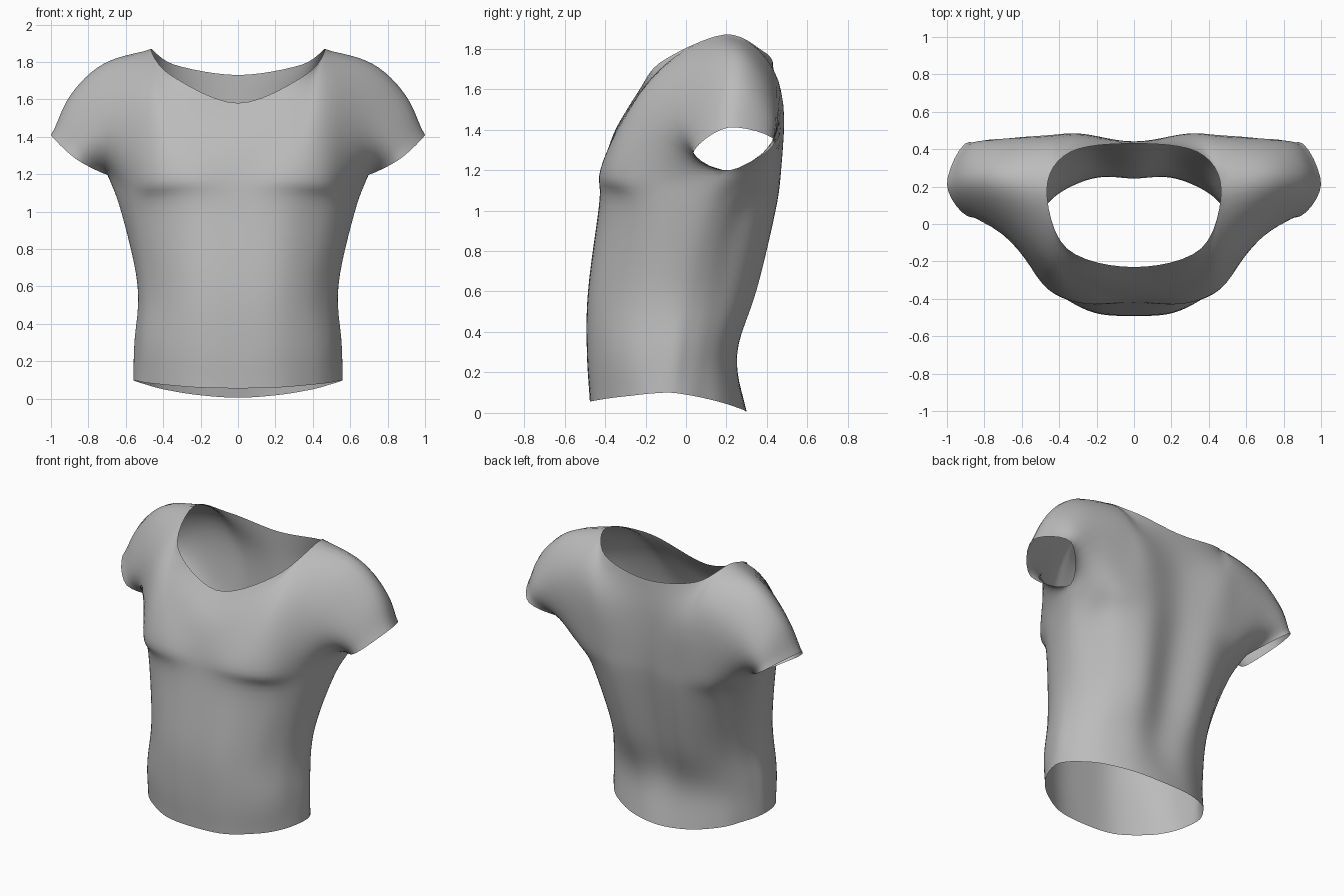
import bpy, bmesh
from mathutils import Vector

if "Cube" in bpy.data.objects:
    bpy.data.objects.remove(bpy.data.objects["Cube"])

STEPS = 6      # samples between neighbouring guide points
ARMPIT = 4     # guide row where the sleeve opening starts
TOP = 6        # guide row of the neckline and shoulder seam

# Guide curves of the right half, each from hem to top (x, y, z)
side_seam = [(.56, -.08, .10), (.555, -.06, .3), (.535, -.03, .6), (.625, .08, 1.0), (.70, .22, 1.2)]
neck_side, shoulder = (.465, .19, 1.87), (.72, .23, 1.80)
sleeve_top, sleeve_tip = (.90, .23, 1.63), (1.0, .21, 1.41)

front = [
    [(0, -.475, .055), (0, -.49, .3), (0, -.485, .6), (0, -.43, 1.02), (0, -.41, 1.2), (0, -.35, 1.4), (0, -.23, 1.58)],
    [(.22, -.455, .06), (.21, -.475, .3), (.21, -.47, .6), (.25, -.412, 1.03), (.26, -.425, 1.2), (.33, -.285, 1.5), (.36, -.13, 1.73)],
    [(.40, -.36, .075), (.39, -.385, .3), (.37, -.38, .6), (.44, -.307, 1.03), (.45, -.36, 1.2), (.47, -.17, 1.64), neck_side],
    [(.49, -.27, .085), (.49, -.28, .3), (.47, -.26, .6), (.545, -.19, 1.02), (.57, -.20, 1.2), (.66, -.06, 1.55), shoulder],
    [(.54, -.18, .095), (.535, -.17, .3), (.52, -.15, .6), (.60, -.06, 1.01), (.655, .0, 1.2), (.78, -.01, 1.41), sleeve_top],
    side_seam + [(.865, .035, 1.28), sleeve_tip],
]
back = [
    [(0, .30, .005), (0, .24, .3), (0, .31, .6), (0, .40, 1.0), (0, .43, 1.2), (0, .44, 1.48), (0, .43, 1.73)],
    [(.22, .27, .02), (.20, .25, .3), (.21, .35, .6), (.24, .445, 1.0), (.25, .47, 1.2), (.30, .48, 1.53), (.34, .385, 1.785)],
    [(.40, .18, .05), (.38, .18, .3), (.37, .27, .6), (.43, .38, 1.0), (.45, .455, 1.2), (.46, .455, 1.66), neck_side],
    [(.49, .08, .075), (.48, .09, .3), (.46, .16, .6), (.53, .27, 1.0), (.57, .42, 1.2), (.68, .45, 1.57), shoulder],
    [(.54, .0, .09), (.53, .01, .3), (.51, .07, .6), (.60, .18, 1.0), (.65, .35, 1.2), (.82, .45, 1.45), sleeve_top],
    side_seam + [(.88, .44, 1.34), sleeve_tip],
]


def spline(points, before=None, after=None):
    """Smooth curve through the points, with optional neighbours past each end."""
    p = [Vector(q) for q in points]
    p = [Vector(before) if before else 2 * p[0] - p[1]] + p + [Vector(after) if after else 2 * p[-1] - p[-2]]
    out = []
    for i in range(1, len(p) - 2):
        m0, m1 = (p[i + 1] - p[i - 1]) / 2, (p[i + 2] - p[i]) / 2
        for s in range(STEPS):
            t = s / STEPS
            out.append(p[i] * (2*t**3 - 3*t*t + 1) + m0 * (t**3 - 2*t*t + t)
                       + p[i + 1] * (3*t*t - 2*t**3) + m1 * (t**3 - t*t))
    return out + [p[-2]]


def columns(guides, other):
    """Vertical curves; the last one runs up the side seam, then round the sleeve edge."""
    cols = [spline(c, after=other[i][TOP - 1] if i >= 2 else None) for i, c in enumerate(guides[:5])]
    side, across = guides[5], other[5][TOP - 1]
    return cols + [spline(side[:ARMPIT + 1])[:-1] + spline(side[ARMPIT:], across, across)]


def panel(guides, other):
    """Skin a half panel: rows from hem to top, columns from centre to side."""
    cols, opposite = columns(guides, other), columns(other, guides)
    rows = []
    for r in range(TOP * STEPS + 1):
        pts = [c[r] for c in cols]
        mirrored = Vector((-pts[1].x, pts[1].y, pts[1].z))
        wrap = opposite[4][r] if r <= ARMPIT * STEPS else None
        row = spline(pts, mirrored, wrap)
        # Near the top the row breaks into a round neckline and a shoulder seam
        split = spline(pts[:3], mirrored, opposite[1][r])[:-1] + spline(pts[2:], None, wrap)
        w = max(0, r / STEPS - TOP + 1) ** 2
        rows.append([a.lerp(b, w) for a, b in zip(row, split)])
    return rows


front_rows, back_rows = panel(front, back), panel(back, front)

# Close the side seams and shoulder seams exactly
n = len(front_rows[0])
seam = [(r, n - 1) for r in range(ARMPIT * STEPS + 1)] + [(TOP * STEPS, c) for c in range(2 * STEPS, n)]
for r, c in seam:
    front_rows[r][c] = back_rows[r][c] = (front_rows[r][c] + back_rows[r][c]) / 2

# Build front and back panels on both halves and weld them
bm = bmesh.new()
for rows, flip in ((front_rows, 1), (back_rows, -1)):
    for side in (1, -1):
        grid = [[bm.verts.new((p.x * side, p.y, p.z)) for p in row] for row in rows]
        for lo, hi in zip(grid, grid[1:]):
            for c in range(n - 1):
                quad = [lo[c], lo[c + 1], hi[c + 1], hi[c]]
                bm.faces.new(quad if flip * side > 0 else quad[::-1])
bmesh.ops.remove_doubles(bm, verts=bm.verts, dist=.0005)

# Relax the cloth a little, keeping the open edges in place
inner = [v for v in bm.verts if not v.is_boundary]
for _ in range(3):
    bmesh.ops.smooth_vert(bm, verts=inner, factor=.5, use_axis_x=True, use_axis_y=True, use_axis_z=True)
for f in bm.faces:
    f.smooth = True

mesh = bpy.data.meshes.new("shirt")
bm.to_mesh(mesh)
bm.free()
shirt = bpy.data.objects.new("shirt", mesh)
bpy.context.collection.objects.link(shirt)

cloth = bpy.data.materials.new("grey cloth")
cloth.diffuse_color = (.5, .5, .5, 1)
cloth.use_nodes = True
cloth.node_tree.nodes["Principled BSDF"].inputs["Base Color"].default_value = cloth.diffuse_color
mesh.materials.append(cloth)
